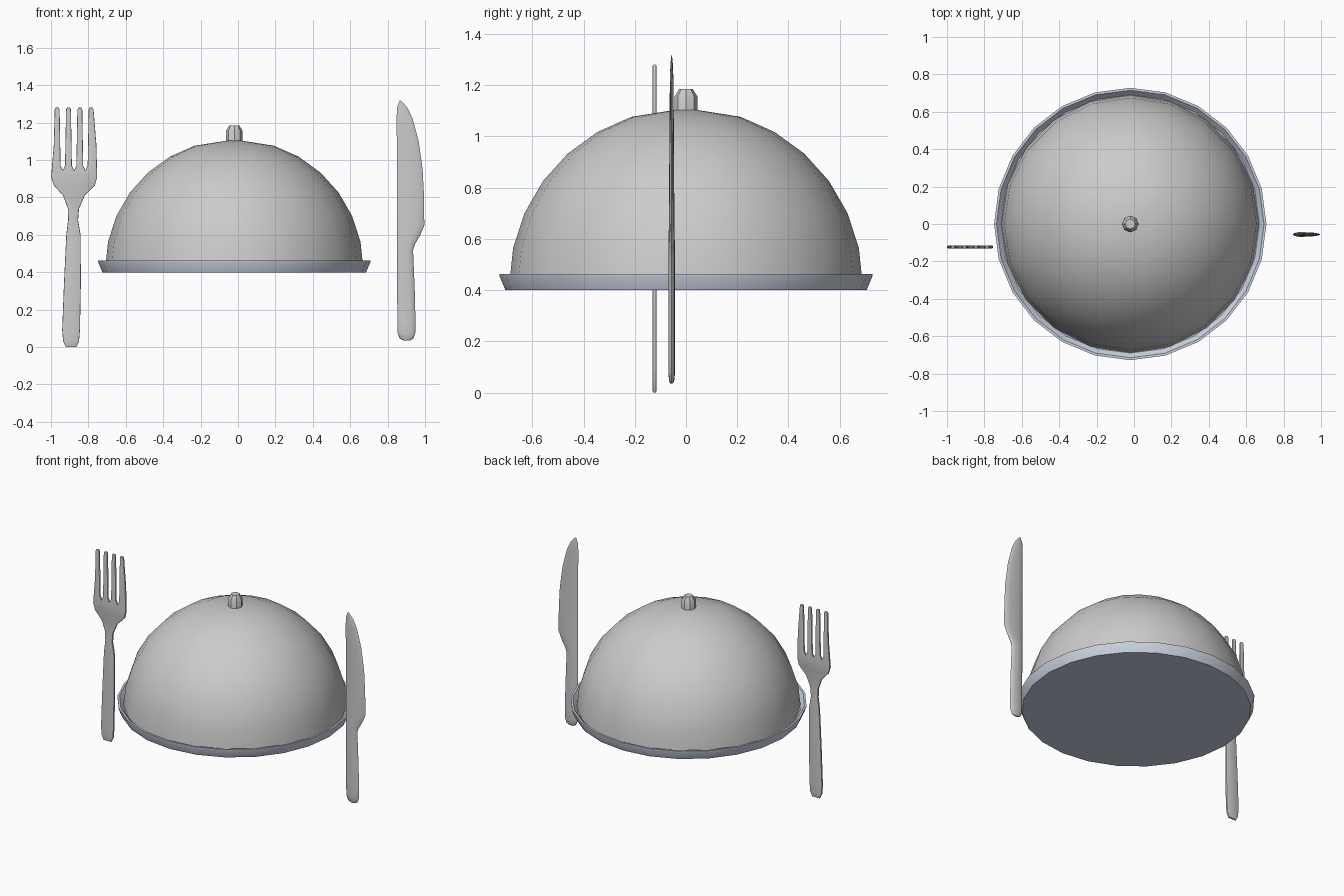
import bpy, bmesh
from math import sin, cos, pi, radians

if "Cube" in bpy.data.objects:
    bpy.data.objects.remove(bpy.data.objects["Cube"])

CX = -0.02  # centre of the dish in x


def add_mesh(name, bm, smooth=30):
    bmesh.ops.remove_doubles(bm, verts=bm.verts, dist=1e-5)
    bmesh.ops.recalc_face_normals(bm, faces=bm.faces)
    me = bpy.data.meshes.new(name)
    bm.to_mesh(me)
    bm.free()
    ob = bpy.data.objects.new(name, me)
    bpy.context.collection.objects.link(ob)
    bpy.ops.object.select_all(action='DESELECT')
    ob.select_set(True)
    bpy.context.view_layer.objects.active = ob
    bpy.ops.object.shade_smooth_by_angle(angle=radians(smooth))
    return ob


def loft(name, rings, caps=False, smooth=30):
    """Skin a list of closed rings that have equal point counts."""
    bm = bmesh.new()
    loops = [[bm.verts.new(p) for p in r] for r in rings]
    n = len(rings[0])
    for a, b in zip(loops, loops[1:]):
        for i in range(n):
            j = (i + 1) % n
            bm.faces.new((a[i], a[j], b[j], b[i]))
    if caps:
        bm.faces.new(loops[0])
        bm.faces.new(loops[-1])
    return add_mesh(name, bm, smooth)


def lathe(name, profile, sides, smooth=30):
    rings = [[(CX + r * cos(2 * pi * i / sides), r * sin(2 * pi * i / sides), z)
              for i in range(sides)] for r, z in profile]
    return loft(name, rings, smooth=smooth)


# plate with a raised rim
plate = lathe("plate", [(0, 0.40), (0.705, 0.40), (0.728, 0.455), (0.728, 0.463),
                        (0.715, 0.463), (0.69, 0.435), (0, 0.435)], 24)
mat = bpy.data.materials.new("blue_grey")
mat.diffuse_color = (0.58, 0.64, 0.74, 1)
mat.use_nodes = True
mat.node_tree.nodes["Principled BSDF"].inputs["Base Color"].default_value = mat.diffuse_color
plate.data.materials.append(mat)

# domed cover
angles = [0, 18, 30, 42, 54, 66, 78, 90]
lathe("dome_cover", [(0.69 * sin(radians(a)), 0.42 + 0.69 * cos(radians(a)))
                     for a in angles], 20)

# knob on top of the cover
lathe("knob", [(0, 1.08), (0.045, 1.08), (0.045, 1.155), (0.027, 1.184), (0, 1.184)], 8)

# fork: outline given as two edges and one tine valley pattern
left = [(-0.92, 0.0), (-0.935, 0.03), (-0.94, 0.09), (-0.93, 0.35), (-0.918, 0.60),
        (-0.908, 0.68), (-0.91, 0.74), (-0.935, 0.81), (-0.985, 0.865),
        (-0.999, 0.91), (-0.985, 1.08)]
right = [(-0.757, 1.08), (-0.753, 0.91), (-0.765, 0.865), (-0.82, 0.81), (-0.85, 0.74),
         (-0.855, 0.68), (-0.842, 0.60), (-0.84, 0.35), (-0.845, 0.09), (-0.85, 0.03),
         (-0.865, 0.0)]
tines = []
for k in range(4):
    c = -0.876 + (k - 1.5) * 0.0605
    tines += [(c - 0.013, 1.27), (c - 0.008, 1.28), (c + 0.008, 1.28), (c + 0.013, 1.27)]
    if k < 3:
        v = c + 0.03
        tines += [(v - 0.012, 0.97), (v, 0.945), (v + 0.012, 0.97)]
outline = left + tines + right
cu = bpy.data.curves.new("fork_outline", 'CURVE')
cu.dimensions = '2D'
cu.fill_mode = 'BOTH'
cu.extrude, cu.bevel_depth, cu.offset, cu.bevel_resolution = 0.003, 0.004, -0.004, 1
sp = cu.splines.new('POLY')
sp.points.add(len(outline) - 1)
for p, (x, z) in zip(sp.points, outline):
    p.co = (x, z, 0, 1)
sp.use_cyclic_u = True
tmp = bpy.data.objects.new("fork_outline", cu)
bpy.context.collection.objects.link(tmp)
dg = bpy.context.evaluated_depsgraph_get()
bm = bmesh.new()
bm.from_mesh(tmp.evaluated_get(dg).to_mesh())
for v in bm.verts:
    v.co = (v.co.x, -0.123 - v.co.z, v.co.y)
bpy.data.objects.remove(tmp)
add_mesh("fork", bm, 40)

# knife: oval sections (z, left, right, half thickness)
sections = [(0.035, 0.885, 0.92, 0.005), (0.045, 0.865, 0.937, 0.010),
            (0.075, 0.853, 0.948, 0.013), (0.14, 0.852, 0.949, 0.013),
            (0.30, 0.851, 0.945, 0.013), (0.52, 0.850, 0.936, 0.013),
            (0.55, 0.850, 0.946, 0.013), (0.60, 0.850, 0.975, 0.012),
            (0.65, 0.850, 0.996, 0.011), (0.80, 0.849, 0.995, 0.010),
            (0.95, 0.849, 0.987, 0.009), (1.10, 0.849, 0.966, 0.008),
            (1.22, 0.848, 0.934, 0.007), (1.28, 0.850, 0.906, 0.005),
            (1.318, 0.865, 0.871, 0.001)]
loft("knife", [[((l + r) / 2 + (r - l) / 2 * cos(i * pi / 6),
                 -0.056 + t * sin(i * pi / 6), z) for i in range(12)]
               for z, l, r, t in sections], caps=True, smooth=50)
